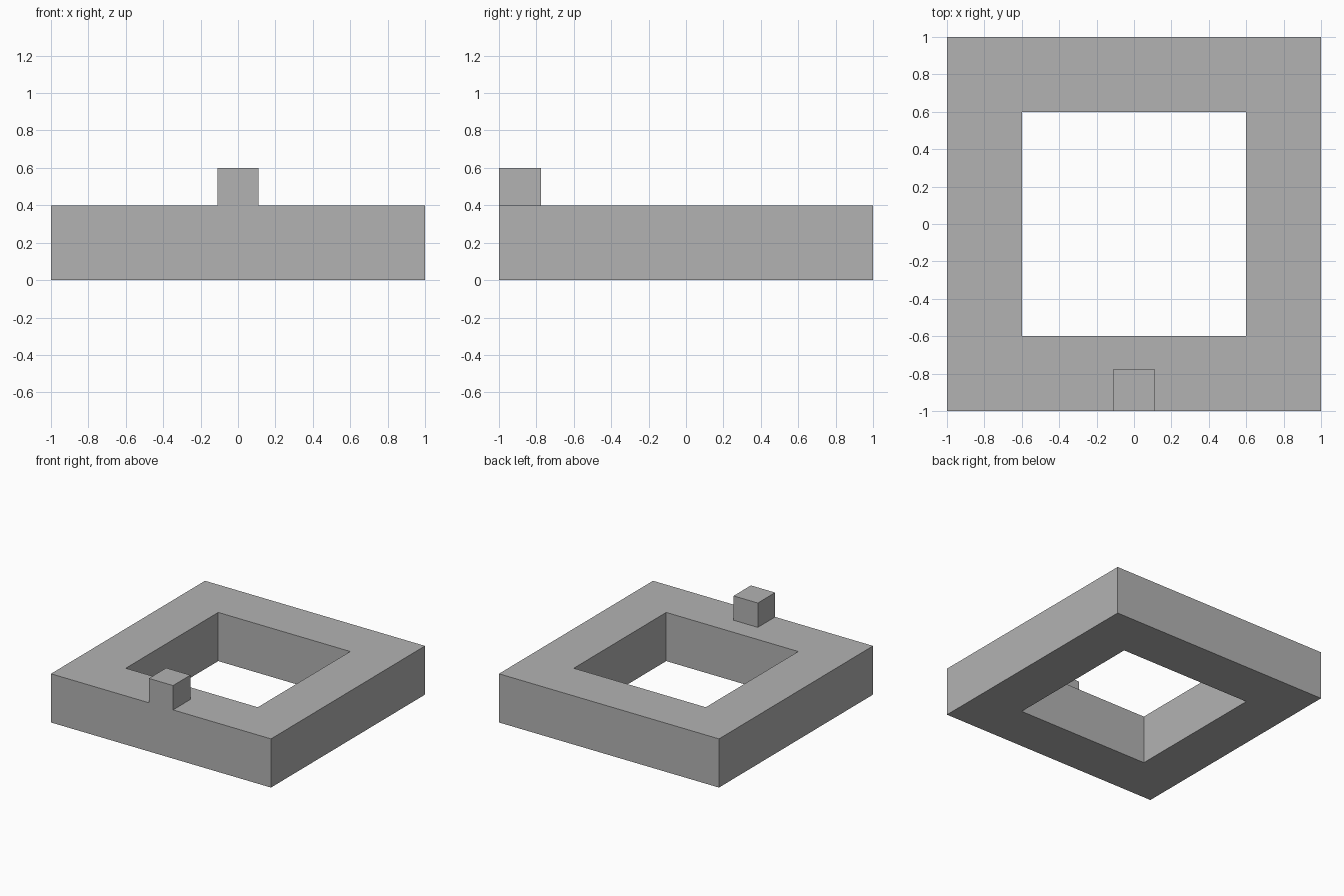
import bpy
import bmesh

cube = bpy.data.objects.get("Cube")
if cube:
    bpy.data.objects.remove(cube, do_unlink=True)

# Single grey material
grey = bpy.data.materials.new("light grey")
grey.use_nodes = True
colour = (0.45, 0.45, 0.45, 1)
grey.diffuse_color = colour
grey.node_tree.nodes["Principled BSDF"].inputs["Base Color"].default_value = colour


def add_object(name, bm):
    bmesh.ops.recalc_face_normals(bm, faces=bm.faces)
    mesh = bpy.data.meshes.new(name)
    bm.to_mesh(mesh)
    bm.free()
    mesh.materials.append(grey)
    obj = bpy.data.objects.new(name, mesh)
    bpy.context.collection.objects.link(obj)
    return obj


def square_frame(name, outer, inner, height):
    """Square ring extruded upward from the ground."""
    bm = bmesh.new()
    corners = [(-1, -1), (1, -1), (1, 1), (-1, 1)]
    rings = [[bm.verts.new((x * r, y * r, 0)) for x, y in corners]
             for r in (outer, inner)]
    for i in range(4):
        j = (i + 1) % 4
        bm.faces.new((rings[0][i], rings[0][j], rings[1][j], rings[1][i]))
    top = bmesh.ops.extrude_face_region(bm, geom=bm.faces[:], use_keep_orig=True)
    verts = [v for v in top["geom"] if isinstance(v, bmesh.types.BMVert)]
    bmesh.ops.translate(bm, verts=verts, vec=(0, 0, height))
    return add_object(name, bm)


def box(name, low, high):
    """Box between two opposite corners."""
    bm = bmesh.new()
    bmesh.ops.create_cube(bm, size=1)
    for v in bm.verts:
        v.co = [a + (c + 0.5) * (b - a) for a, b, c in zip(low, high, v.co)]
    return add_object(name, bm)


# Thick square base with an open centre
square_frame("base_frame", 1, 0.6, 0.4)

# Small block on the front rail, flush with its outer face
box("front_block", (-0.11, -1, 0.4), (0.11, -0.775, 0.6))
